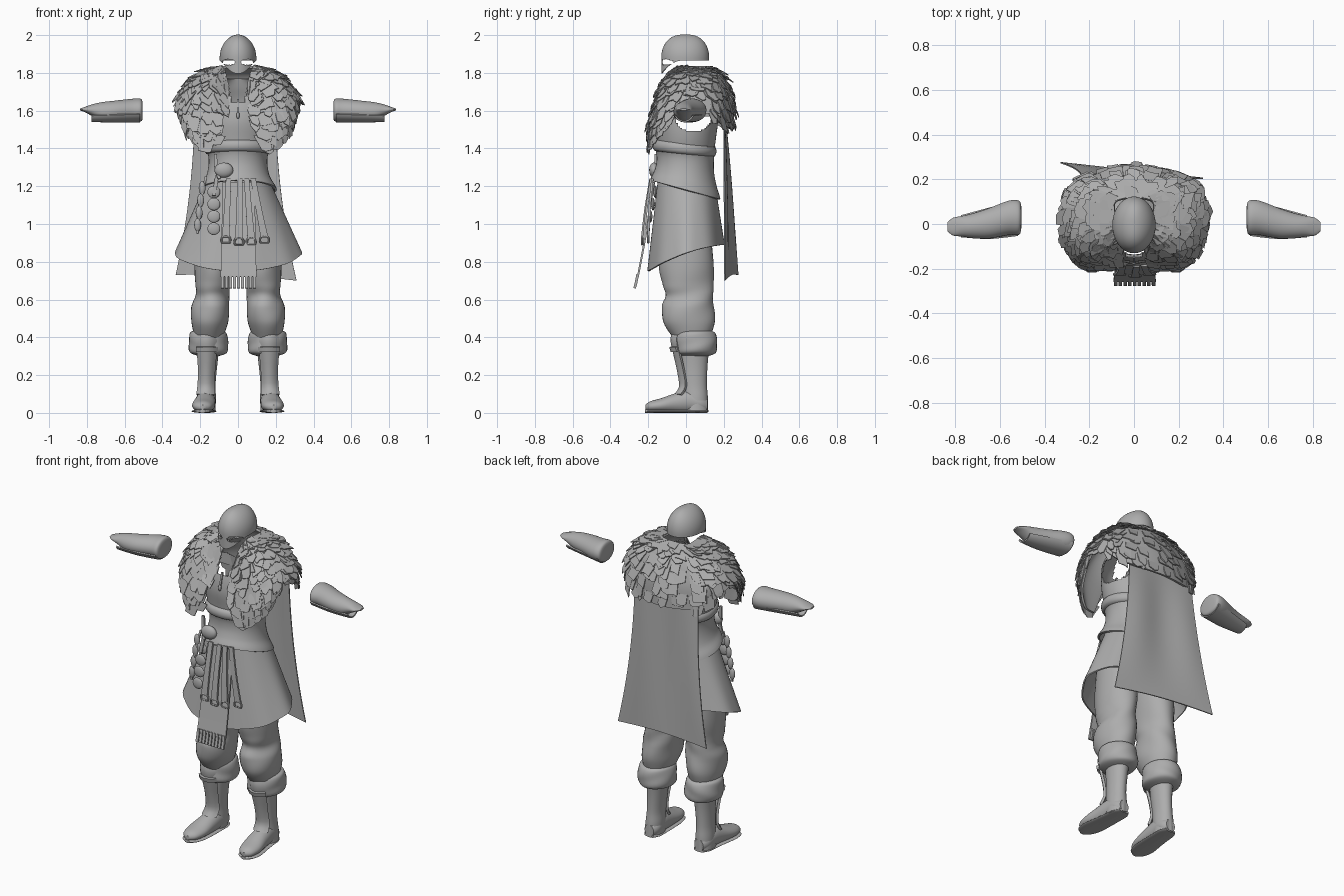
import bpy, bmesh, random
from math import sin, cos, pi, radians
from mathutils import Vector

random.seed(3)
cube = bpy.data.objects.get("Cube")
if cube:
    bpy.data.objects.remove(cube, do_unlink=True)

GREY = (0.42, 0.42, 0.42, 1)
mat = bpy.data.materials.new("plain_grey")
mat.use_nodes = True
mat.diffuse_color = GREY
for node in mat.node_tree.nodes:
    if node.type == 'BSDF_PRINCIPLED':
        node.inputs["Base Color"].default_value = GREY


def spline(keys, t):
    """Smooth curve through equal-length tuples."""
    n = len(keys) - 1
    s = min(max(t, 0), 1) * n
    i = min(int(s), n - 1)
    f = s - i
    k = [keys[min(max(j, 0), n)] for j in range(i - 1, i + 3)]
    return [b + f * ((c - a) / 2 + f * (a - 2.5 * b + 2 * c - d / 2 + f * (1.5 * (b - c) + (d - a) / 2)))
            for a, b, c, d in zip(*k)]


def finish(name, bm, thick=0, mirror=False):
    bmesh.ops.remove_doubles(bm, verts=bm.verts, dist=1e-5)
    bmesh.ops.recalc_face_normals(bm, faces=bm.faces)
    for face in bm.faces:
        face.smooth = True
    mesh = bpy.data.meshes.new(name)
    bm.to_mesh(mesh)
    bm.free()
    mesh.materials.append(mat)
    ob = bpy.data.objects.new(name, mesh)
    bpy.context.scene.collection.objects.link(ob)
    if thick:
        mod = ob.modifiers.new("Thickness", 'SOLIDIFY')
        mod.thickness, mod.offset = thick, 0
    if mirror:
        ob.modifiers.new("Mirror", 'MIRROR').use_mirror_merge = False
    ob.modifiers.new("Sharp", 'EDGE_SPLIT').split_angle = radians(42)


def surface(name, f, nu, nv, closed=False, thick=0, keep=None, mirror=False, caps=False):
    """Grid skin over a function of u and v."""
    bm = bmesh.new()
    cols = nu if closed else nu + 1
    rows = [[bm.verts.new(f(i / nu, j / nv)) for i in range(cols)] for j in range(nv + 1)]
    for a, b in zip(rows, rows[1:]):
        for i in range(nu):
            k = (i + 1) % cols
            bm.faces.new((a[i], a[k], b[k], b[i]))
    if caps:
        bm.faces.new(rows[0])
        bm.faces.new(rows[-1])
    if keep:
        bad = [q for q in bm.faces if not keep(q.calc_center_median())]
        bmesh.ops.delete(bm, geom=bad, context='FACES')
    finish(name, bm, thick, mirror)


def tube(name, keys, axis='z', seg=32, rows=28, ripple=0, **kw):
    """Loft of ellipses; keys are centre x, y, z and two radii."""
    def f(u, v):
        x, y, z, a, b = spline(keys, v)
        g = 1 + ripple * sin(3 * 2 * pi * u + 14 * v) * sin(pi * v)
        p, q = a * g * sin(2 * pi * u), -b * g * cos(2 * pi * u)
        if axis == 'z':
            return Vector((x + p, y + q, z))
        if axis == 'y':
            return Vector((x + p, y, max(z + q, 0)))
        return Vector((x, y + p, z + q))
    surface(name, f, seg, rows, closed=True, **kw)


def ribbon(name, keys, thick=0.01, bow=0, **kw):
    """Band along a path; keys are x, y, z and half width."""
    def f(u, v):
        x, y, z, w = spline(keys, v)
        s = 2 * u - 1
        return Vector((x + s * w, y + bow * s * s, z))
    surface(name, f, 6, 16, thick=thick, **kw)


def ball(name, at, size):
    bm = bmesh.new()
    bmesh.ops.create_uvsphere(bm, u_segments=20, v_segments=12, radius=1)
    for v in bm.verts:
        v.co = Vector(at) + Vector([c * s for c, s in zip(v.co, size)])
    finish(name, bm)


def ring(name, at, r, thin):
    def f(u, v):
        a, b = 2 * pi * u, 2 * pi * v
        d = r + thin * cos(b)
        return Vector(at) + Vector((d * cos(a), thin * sin(b), d * max(sin(a), -.6)))
    surface(name, f, 20, 8, closed=True)


# Helmet: keeled dome with a face guard and eye openings
def helmet(u, v):
    s, c = sin(2 * pi * u), cos(2 * pi * u)
    hem = 1.866 - 0.07 * max(0, c) ** 2.5
    rx, ry, z = 1, 1, hem + (1.88 - hem) * v / 0.4
    if v > 0.4:
        a = (v - 0.4) / 0.6 * pi / 2
        rx, ry, z = max(cos(a), 0) ** 1.08, max(cos(a), 0) ** 0.75, 1.88 + 0.12 * sin(a)
    return Vector((0.094 * rx * s, -0.004 - 0.124 * ry * c, z))


def not_eye(p):
    return p.y > 0 or ((abs(p.x) - 0.048) / 0.034) ** 2 + ((p.z - 1.857) / 0.015) ** 2 > 1


surface("helmet", helmet, 96, 40, closed=True, thick=0.006, keep=not_eye)

# Torso shell with arm openings and a neckline
def torso_keep(p):
    arm = abs(p.x) > 0.09 and ((p.y - 0.04) / 0.1) ** 2 + ((p.z - 1.575) / 0.085) ** 2 < 1
    neck = p.y < 0 and p.z > 1.64 and abs(p.x) < 0.03 + 0.25 * (p.z - 1.64)
    return not (arm or neck)


tube("torso", [(0, 0, 1.34, .145, .14), (0, 0, 1.45, .175, .155), (0, 0, 1.55, .185, .165),
               (0, 0, 1.65, .185, .145), (0, .01, 1.72, .14, .11), (0, .02, 1.77, .075, .085)],
     seg=96, rows=60, thick=0.006, keep=torso_keep)
ribbon("neck_cord", [(0, -.148, 1.66, .005), (0, -.172, 1.58, .005)])
ball("neck_pendant", (0, -.175, 1.575), (.009, .009, .018))

# Fur mantle: half the control rows, then mirrored round the back
HALF = [
    [(.06, -.075, 1.77), (.072, -.135, 1.66), (.082, -.185, 1.54), (.13, -.19, 1.41)],
    [(.07, -.06, 1.81), (.17, -.12, 1.73), (.225, -.165, 1.57), (.205, -.175, 1.42)],
    [(.08, -.02, 1.83), (.2, -.05, 1.775), (.288, -.08, 1.64), (.275, -.11, 1.5)],
    [(.085, .04, 1.83), (.2, .05, 1.79), (.285, .05, 1.71), (.305, .04, 1.65)],
    [(.08, .1, 1.83), (.185, .14, 1.78), (.25, .175, 1.66), (.25, .185, 1.53)],
    [(0, .115, 1.83), (0, .19, 1.78), (0, .24, 1.65), (0, .25, 1.5)]]
ROWS = HALF + [[(-x, y, z) for x, y, z in row] for row in HALF[-2::-1]]


def mantle(u, v):
    return Vector(spline([spline(row, v) for row in ROWS], u))


surface("mantle_lining", mantle, 80, 20, thick=0.012)
bm = bmesh.new()
for r in range(10):
    for c in range(36):
        u = (c + random.random()) / 36
        v = min(max(r / 9 * 0.86 + random.uniform(-.04, .04), 0), 0.88)
        p = mantle(u, v)
        down = (mantle(u, v + .06) - mantle(u, v - .06)).normalized()
        side = (mantle(u + .02, v) - mantle(u - .02, v)).normalized()
        out = side.cross(down).normalized()
        if out.dot(p - Vector((0, .02, 1.55))) < 0:
            out = -out
        w, ln, lift = random.uniform(.024, .042), random.uniform(.05, .085), random.uniform(.008, .02)
        tip = p + down * ln + out * lift + side * random.uniform(-.012, .012)
        base = p + out * .004
        corners = [base - side * w, base + side * w, tip + side * w * .85,
                   tip + side * w * random.uniform(-.4, .4) + down * random.uniform(-.015, .02),
                   tip - side * w * .85 - down * random.uniform(0, .02)]
        bm.faces.new([bm.verts.new(q) for q in corners])
finish("mantle_fur", bm, thick=0.005)

# Cape, slightly twisted to one side and flared at the hem
def cape(u, v):
    k = v ** 2
    x = (.2 - .43 * u) * (1 - k) + (.31 - .64 * u) * k
    y = .2 * (1 - v) + (.205 + .07 * u) * v + .008 * sin(9 * u) * sin(pi * v)
    return Vector((x, y, 1.64 * (1 - v) + (.7 + .03 * u + .015 * sin(pi * u)) * v))


surface("cape", cape, 24, 30, thick=0.006)

# Waist wrap with its rolled top, and the flared skirt
def waist(u, v):
    s, c = sin(2 * pi * u), cos(2 * pi * u)
    rx, ry = spline([(.165, .155), (.15, .146), (.152, .147), (.168, .16), (.2, .18)], v)
    return Vector((rx * s, -.004 - ry * c, 1.41 * (1 - v) + (1.18 + .05 * c) * v))


def waist_roll(u, v):
    s, c, b = sin(2 * pi * u), cos(2 * pi * u), 2 * pi * v
    d = .02 * cos(b)
    return Vector(((.16 + d) * s, -.008 - (.15 + d) * c, 1.4 + .015 * c + .03 * sin(b)))


def skirt(u, v):
    s, c = sin(2 * pi * u), cos(2 * pi * u)
    hem = .845 - .07 * c - .025 * c * c
    fold = 1 + .012 * v * sin(9 * 2 * pi * u)
    return Vector(((.14 + .193 * v) * s * fold, -(.14 + .06 * v) * c * fold, 1.28 * (1 - v) + hem * v))


surface("waist_wrap", waist, 48, 20, closed=True, thick=0.012)
surface("waist_roll", waist_roll, 48, 12, closed=True)
surface("skirt", skirt, 72, 24, closed=True, thick=0.008)

# Front panel with a fringe
ribbon("front_panel", [(.003, -.172, 1.22, .085), (.003, -.212, .95, .09), (.003, -.255, .72, .095)])
for i in range(9):
    x = -.082 + i * .0212
    ribbon("fringe_%d" % i, [(x, -.256, .735, .007), (x, -.262, .7, .008), (x, -.272, .66, .008)], .014)

# Hanging straps ending in buckles
for i, (top, low, end) in enumerate([(-.05, -.065, .93), (.01, .005, .92), (.045, .07, .92), (.08, .14, .93)]):
    y0, y1 = -.188 + 1.5 * top ** 2, -.233 + 1.7 * low ** 2
    ribbon("strap_%d" % i, [(top, y0, 1.24, .014), ((top + low) / 2, (y0 + y1) / 2 - .004, 1.08, .016),
                            (low, y1, end, .02)], .012)
    ring("strap_buckle_%d" % i, (low, y1, end - .015), .024, .006)

# Pouch, discs and charms on the right hip
ball("pouch", (-.075, -.17, 1.285), (.05, .025, .04))
ribbon("pouch_cord", [(-.12, -.16, 1.37, .008), (-.115, -.165, 1.3, .01), (-.1, -.18, 1.24, .008)], .012)
for i in range(4):
    ball("disc_%d" % i, (-.128, -.162 - .013 * i, 1.17 - .065 * i), (.034, .01, .033))
    ball("charm_%d" % i, (-.19 - .008 * i, -.12 - .005 * i, 1.19 - .065 * i), (.018, .012, .036))
ribbon("disc_cord", [(-.11, -.165, 1.26, .01), (-.128, -.175, 1.15, .01)])
ribbon("charm_cord", [(-.17, -.11, 1.25, .006), (-.2, -.13, 1.1, .006), (-.215, -.135, .95, .006)])

# Trousers bloused over the knee
tube("trousers", [(.12, 0, 1.05, .1, .12), (.132, .002, .8, .097, .145), (.135, .008, .68, .09, .135),
                  (.137, .02, .62, .09, .125), (.145, .01, .56, .1, .138), (.15, .015, .48, .097, .136),
                  (.155, .03, .4, .075, .1)], ripple=.03, rows=44, caps=True, mirror=True)

# Boots: fur cuff, shaft, foot, sole and shin guard
tube("boot_cuff", [(.157, .045, .437, .06, .07), (.157, .047, .425, .095, .105), (.157, .05, .37, .104, .115),
                   (.155, .05, .32, .098, .108), (.155, .048, .3, .05, .07)], ripple=.02, caps=True, mirror=True)
tube("boot_shaft", [(.157, .045, .36, .06, .08), (.16, .043, .25, .05, .071), (.165, .045, .15, .046, .066),
                    (.167, .05, .08, .05, .066), (.17, .05, .005, .05, .068)], caps=True, mirror=True)
foot = [(.166, .115, .04, .03, .035), (.167, .08, .05, .048, .05), (.17, .02, .06, .052, .062),
        (.175, -.05, .052, .056, .054), (.183, -.13, .04, .06, .038), (.187, -.19, .034, .045, .027),
        (.188, -.215, .03, .014, .012)]
tube("boot_foot", foot, axis='y', caps=True, mirror=True)
tube("boot_sole", [(x, y - .002, .009, a + .004, .009) for x, y, z, a, b in foot], axis='y', caps=True, mirror=True)
ribbon("shin_guard", [(.165, -.07, .42, .036), (.165, -.075, .38, .05), (.165, -.06, .31, .047), (.166, -.04, .22, .04),
                      (.168, -.03, .14, .042), (.172, -.055, .095, .045)], .014, bow=.03, mirror=True)
ribbon("shin_strap", [(.165, -.082, .35, .054), (.165, -.075, .325, .054)], .014, bow=.03, mirror=True)

# Gauntlets held out to the sides, rounded in at the elbow end
tube("gauntlet", [(.505, .03, 1.6, .05, .042), (.515, .028, 1.603, .076, .06), (.56, .028, 1.603, .077, .06),
                  (.65, .003, 1.598, .068, .055), (.72, -.008, 1.595, .056, .05), (.77, -.01, 1.602, .046, .032),
                  (.81, -.012, 1.606, .04, .014), (.836, -.012, 1.606, .02, .005)],
     axis='x', caps=True, mirror=True)


def arm_guard(u, v):
    x, y, z, a, b = spline([(.52, .026, 1.6, .08, .058), (.65, .003, 1.596, .07, .055),
                            (.775, -.01, 1.588, .048, .044)], v)
    t = pi * (u - .5) * .8
    return Vector((x, y + a * sin(t), z - b * cos(t)))


surface("arm_guard", arm_guard, 16, 12, thick=.008, mirror=True)
